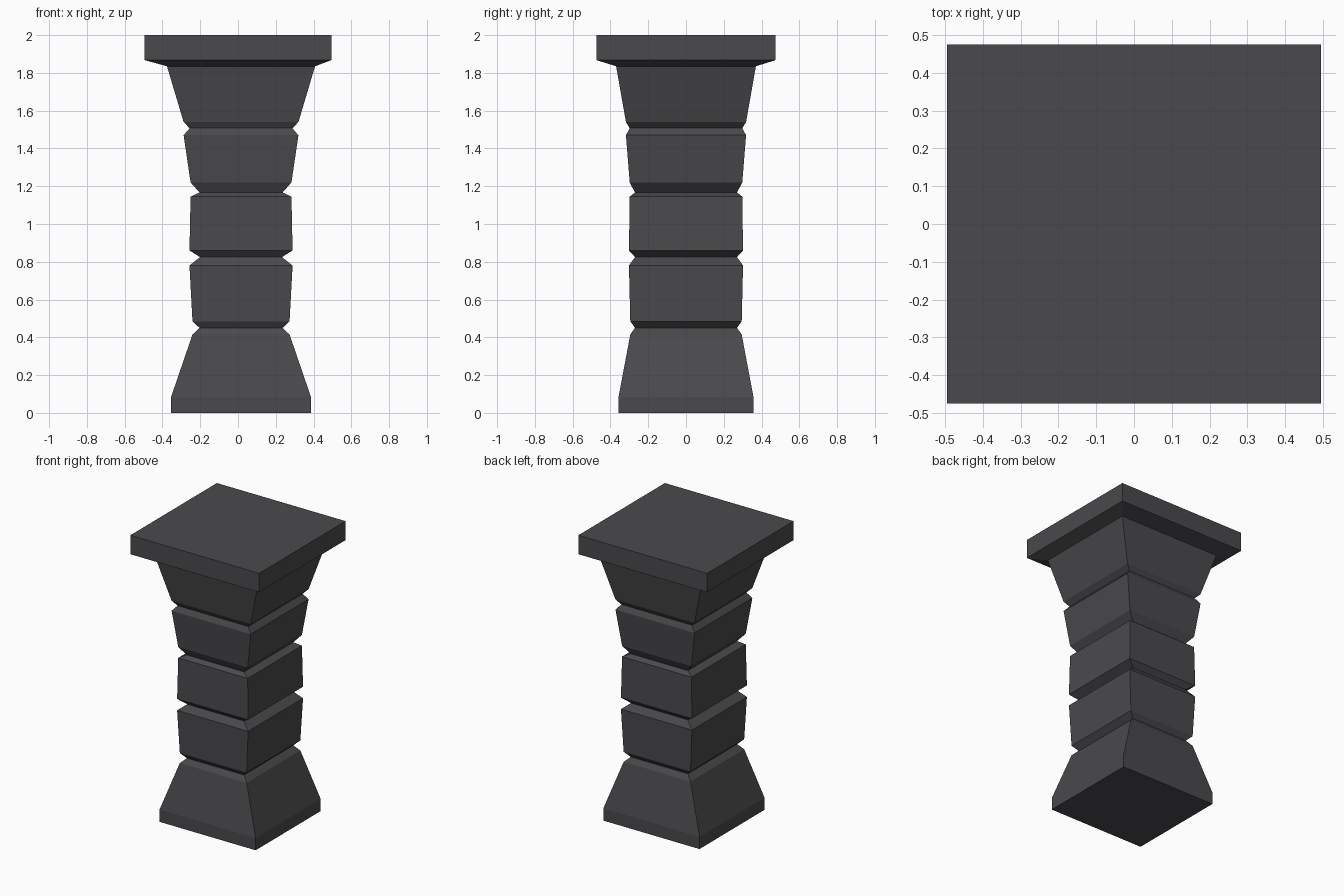
import bpy
import bmesh

if "Cube" in bpy.data.objects:
    bpy.data.objects.remove(bpy.data.objects["Cube"], do_unlink=True)

# Dark stone
STONE = (0.068, 0.067, 0.073, 1.0)
stone = bpy.data.materials.new("dark_stone")
stone.use_nodes = True
stone.diffuse_color = STONE
bsdf = stone.node_tree.nodes["Principled BSDF"]
bsdf.inputs["Base Color"].default_value = STONE
bsdf.inputs["Roughness"].default_value = 0.9


def loft(name, rings, close_bottom=False, close_top=False):
    """Skin a stack of rectangles given as (z, x centre, x half, y half)."""
    bm = bmesh.new()
    loops = []
    for z, cx, hx, hy in rings:
        corners = ((-1, -1), (1, -1), (1, 1), (-1, 1))
        loops.append([bm.verts.new((cx + sx * hx, sy * hy, z)) for sx, sy in corners])
    for low, high in zip(loops, loops[1:]):
        for i in range(4):
            j = (i + 1) % 4
            bm.faces.new((low[i], low[j], high[j], high[i]))
    if close_bottom:
        bm.faces.new(loops[0][::-1])
    if close_top:
        bm.faces.new(loops[-1])
    mesh = bpy.data.meshes.new(name)
    bm.to_mesh(mesh)
    bm.free()
    mesh.materials.append(stone)
    obj = bpy.data.objects.new(name, mesh)
    bpy.context.collection.objects.link(obj)
    return obj


SHIFT = 0.016  # the shaft stands slightly off the slab's centre

# Shaft profile: flared foot, grooved blocks, widening neck (z, x half, y half)
profile = [
    (0.0, 0.37, 0.357), (0.085, 0.37, 0.357), (0.415, 0.257, 0.295),   # foot
    (0.45, 0.22, 0.27),                                                # groove
    (0.485, 0.257, 0.295), (0.78, 0.273, 0.302),                       # lower block
    (0.825, 0.217, 0.27),                                              # groove
    (0.86, 0.273, 0.302), (1.145, 0.267, 0.298),                       # middle block
    (1.167, 0.22, 0.27),                                               # groove
    (1.22, 0.267, 0.298), (1.47, 0.304, 0.318),                        # upper block
    (1.507, 0.272, 0.298),                                             # groove
    (1.54, 0.304, 0.318), (1.835, 0.392, 0.37),                        # neck
]
loft("pillar_shaft", [(z, SHIFT, hx, hy) for z, hx, hy in profile], close_bottom=True)

# Top slab with a sloping underside
loft("top_slab", [
    (1.835, SHIFT, 0.392, 0.37),
    (1.868, 0.0, 0.495, 0.475),
    (2.0, 0.0, 0.495, 0.475),
], close_top=True)
